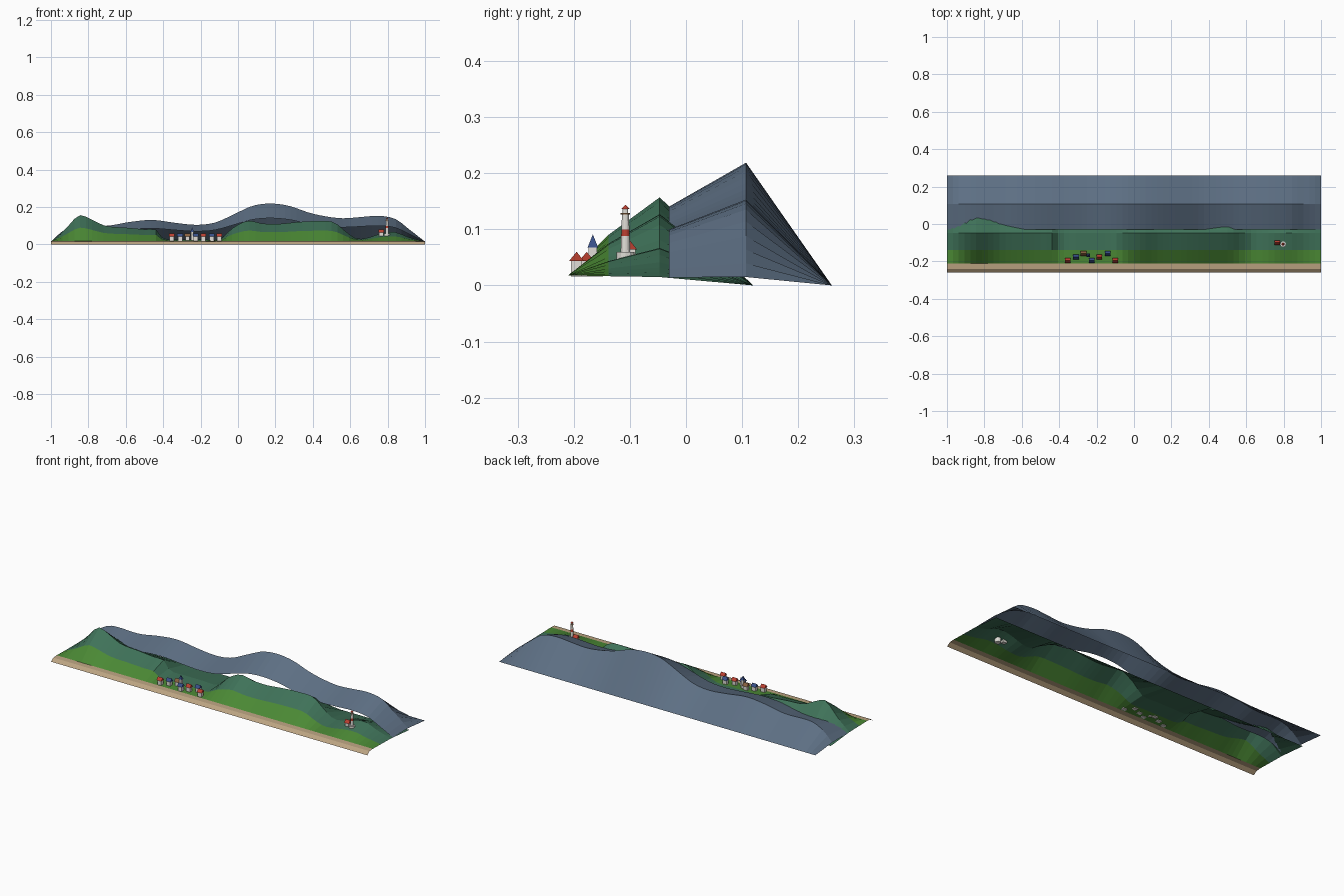
import bpy, bmesh, math
from mathutils import Matrix

if "Cube" in bpy.data.objects:
    bpy.data.objects.remove(bpy.data.objects["Cube"])

def mat(name, c):
    m = bpy.data.materials.new(name)
    m.diffuse_color = (*c, 1)
    m.use_nodes = True
    m.node_tree.nodes["Principled BSDF"].inputs["Base Color"].default_value = m.diffuse_color
    return m

FAR = mat("far_blue", (0.11, 0.16, 0.23))
TEAL = mat("upper_green", (0.05, 0.17, 0.10))
GREEN = mat("grass", (0.07, 0.25, 0.035))
SAND = mat("sand", (0.50, 0.37, 0.22))
WALL = mat("wall", (0.75, 0.73, 0.68))
RED = mat("red", (0.50, 0.05, 0.03))
BLUE = mat("blue_roof", (0.04, 0.08, 0.25))
BROWN = mat("brown", (0.25, 0.12, 0.05))

def height(keys, x):
    # monotone-ish smooth interpolation between skyline points
    n = len(keys)
    slope = lambda i: ((keys[min(i + 1, n - 1)][1] - keys[max(i - 1, 0)][1]) /
                       (keys[min(i + 1, n - 1)][0] - keys[max(i - 1, 0)][0]))
    for i in range(n - 1):
        (x0, z0), (x1, z1) = keys[i], keys[i + 1]
        if x <= x1 + 1e-6:
            d = x1 - x0
            t = (x - x0) / d
            return ((2*t**3 - 3*t*t + 1)*z0 + (t**3 - 2*t*t + t)*d*slope(i)
                    + (3*t*t - 2*t**3)*z1 + (t**3 - t*t)*d*slope(i + 1))

def make(name, bm, mats):
    me = bpy.data.meshes.new(name)
    bm.to_mesh(me)
    bm.free()
    for m in mats:
        me.materials.append(m)
    ob = bpy.data.objects.new(name, me)
    bpy.context.collection.objects.link(ob)
    return ob

def ridge(name, keys, section, mats, bands, n=64):
    # sweep a height-dependent cross-section along x
    bm = bmesh.new()
    rows = []
    for i in range(n + 1):
        x = -1 + 2 * i / n
        h = max(0.015, height(keys, x))
        rows.append([bm.verts.new((x, y, z)) for y, z in section(h)])
    for a, b in zip(rows, rows[1:]):
        for j, k in enumerate(bands):
            f = bm.faces.new((a[j], b[j], b[j + 1], a[j + 1]))
            f.material_index = k
    return make(name, bm, mats)

# near hills with beach, grass and upper slopes
near = [(-1, .015), (-.93, .075), (-.85, .155), (-.79, .137), (-.71, .10), (-.6, .09),
        (-.5, .081), (-.43, .076), (-.40, .032), (-.3, .027), (-.2, .027), (-.09, .03),
        (-.04, .08), (.05, .126), (.13, .112), (.22, .11), (.32, .12), (.42, .125),
        (.51, .12), (.57, .075), (.63, .033), (.69, .035), (.77, .06), (.84, .066),
        (.91, .04), (1, .015)]
ridge("near_hills", near,
      lambda h: [(-.26, 0), (-.24, .016), (-.21, .018), (-.138, .018 + (h - .018) * .52),
                 (-.047, h), (.12, 0)],
      [SAND, GREEN, TEAL], [0, 0, 1, 2, 2])

# far mountains, open below the front edge
far = [(-1, .015), (-.94, .07), (-.87, .10), (-.7, .10), (-.58, .12), (-.46, .131),
       (-.33, .115), (-.22, .105), (-.12, .118), (0, .172), (.08, .207), (.17, .219),
       (.27, .207), (.38, .17), (.47, .15), (.56, .14), (.66, .147), (.75, .153),
       (.84, .137), (.91, .085), (1, .015)]
ridge("far_mountains", far,
      lambda h: [(-.03, .62 * h + .005), (.107, h), (.26, 0)], [FAR], [0, 0])

def box(name, x, y, z0, z1, sx, sy, m):
    bm = bmesh.new()
    bmesh.ops.create_cube(bm, size=1)
    bm.transform(Matrix.Translation((x, y, (z0 + z1) / 2)) @ Matrix.Diagonal((sx, sy, z1 - z0, 1)))
    return make(name, bm, [m])

def cone(name, x, y, z0, z1, r0, r1, m, seg=12, turn=0):
    bm = bmesh.new()
    bmesh.ops.create_cone(bm, cap_ends=True, segments=seg, radius1=r0, radius2=r1, depth=z1 - z0)
    bm.transform(Matrix.Translation((x, y, (z0 + z1) / 2)) @ Matrix.Rotation(turn, 4, 'Z'))
    return make(name, bm, [m])

def gable(name, x, y, z0, z1, sx, sy, m):
    bm = bmesh.new()
    ends = [[bm.verts.new((x + s * sx / 2, y + dy, z)) for dy, z in
             ((-sy / 2, z0), (sy / 2, z0), (0, z1))] for s in (-1, 1)]
    a, b = ends
    bm.faces.new(a[::-1])
    bm.faces.new(b)
    for i in range(3):
        j = (i + 1) % 3
        bm.faces.new((a[i], a[j], b[j], b[i]))
    bmesh.ops.recalc_face_normals(bm, faces=bm.faces)
    return make(name, bm, [m])

def house(tag, x, y, z, roof):
    box(tag + "_walls", x, y, z, z + .03, .024, .02, WALL)
    gable(tag + "_roof", x, y, z + .028, z + .044, .03, .026, roof)

# village houses
for i, (x, y, roof) in enumerate([(-.355, -.195, RED), (-.31, -.177, BLUE), (-.27, -.158, BROWN),
                                  (-.225, -.195, BLUE), (-.185, -.177, RED), (-.14, -.158, BLUE),
                                  (-.10, -.195, RED)]):
    house(f"house_{i}", x, y, .016, roof)

# church tower with spire
box("church_tower", -.245, -.166, .016, .068, .015, .015, WALL)
cone("church_spire", -.245, -.166, .068, .091, .013, 0, BLUE, 4, math.pi / 4)

# lighthouse
lx, ly = .797, -.108
cone("lighthouse_base", lx, ly, .03, .06, .016, .016, WALL)
for i in range(3):
    z0 = .06 + (0, .028, .04)[i]
    z1 = .06 + (.028, .04, .067)[i]
    r = lambda z: .0085 - (z - .06) * .035
    cone(f"lighthouse_tower_{i}", lx, ly, z0, z1, r(z0), r(z1), RED if i == 1 else WALL)
cone("lighthouse_gallery", lx, ly, .126, .129, .0085, .0085, BROWN)
cone("lighthouse_lantern", lx, ly, .129, .136, .005, .005, WALL)
cone("lighthouse_cap", lx, ly, .136, .144, .0075, 0, RED)
house("keeper_house", .765, -.1, .036, RED)
